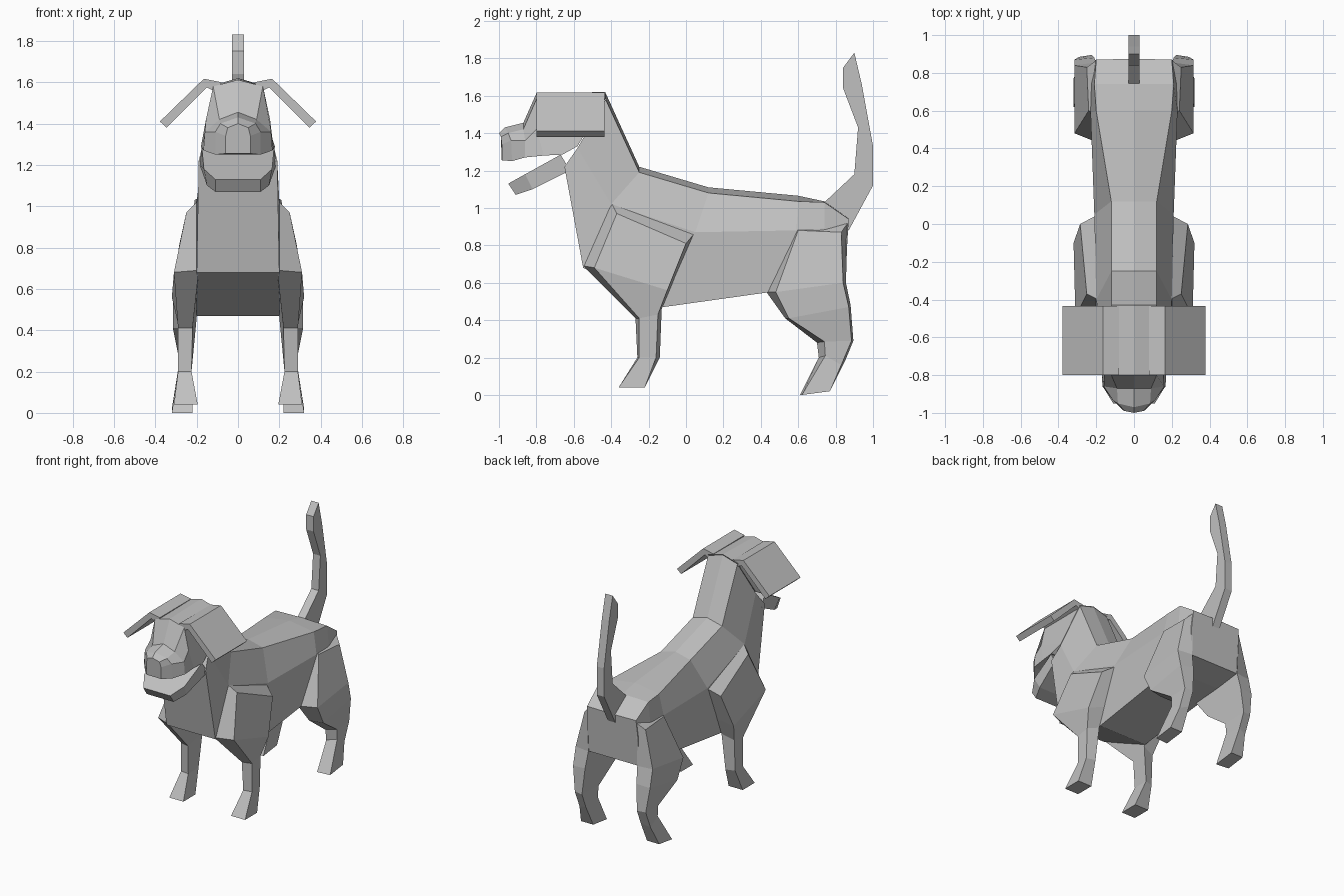
import bpy, bmesh

grey = bpy.data.materials.new("warm_grey")
grey.diffuse_color = (0.53, 0.53, 0.53, 1)


def loft(name, rings):
    """Skin a list of closed rings, cap both ends, keep flat faces."""
    bm = bmesh.new()
    loops = [[bm.verts.new(p) for p in ring] for ring in rings]
    n = len(loops[0])
    for a, b in zip(loops, loops[1:]):
        for i in range(n):
            j = (i + 1) % n
            bm.faces.new((a[i], a[j], b[j], b[i]))
    bm.faces.new(loops[0])
    bm.faces.new(loops[-1])
    bmesh.ops.recalc_face_normals(bm, faces=bm.faces)
    mesh = bpy.data.meshes.new(name)
    bm.to_mesh(mesh)
    bm.free()
    mesh.materials.append(grey)
    ob = bpy.data.objects.new(name, mesh)
    bpy.context.collection.objects.link(ob)
    return ob


def section(*half):
    """Half section of (x, y, z) points from top to bottom, mirrored."""
    return list(half) + [(-x, y, z) for x, y, z in reversed(half) if x > 0]


def pair(name, rings):
    """Left and right copies of a lofted part."""
    for side, s in (("right", 1), ("left", -1)):
        loft(side + "_" + name, [[(s * x, y, z) for x, y, z in r] for r in rings])


# Torso and neck, from rump to head
loft("torso", [
    section((0, .875, .94), (.2, .87, .94), (.21, .86, .80), (.2, .85, .60)),
    section((0, .74, 1.035), (.21, .74, 1.03), (.225, .74, .89), (.21, .65, .57)),
    section((0, .60, 1.065), (.2, .60, 1.035), (.23, .59, .88), (.21, .45, .55)),
    section((0, .12, 1.11), (.12, .12, 1.08), (.21, .05, .87), (.2, -.12, .47)),
    section((0, -.25, 1.22), (.12, -.25, 1.19), (.2, -.40, 1.02), (.2, -.55, .68)),
    section((0, -.43, 1.615), (.12, -.43, 1.58), (.165, -.58, 1.32), (.19, -.65, 1.22)),
])

# Skull and muzzle
loft("head", [
    section((0, -.43, 1.62), (.12, -.43, 1.585), (.165, -.58, 1.33), (.18, -.66, 1.285)),
    section((0, -.80, 1.612), (.12, -.80, 1.58), (.155, -.80, 1.42), (.172, -.76, 1.28)),
    section((0, -.87, 1.455), (.09, -.87, 1.42), (.16, -.86, 1.36), (.167, -.86, 1.27)),
    section((0, -.97, 1.43), (.085, -.95, 1.40), (.11, -.935, 1.36), (.11, -.93, 1.25)),
    section((0, -1.0, 1.40), (.05, -.99, 1.38), (.06, -.985, 1.34), (.06, -.985, 1.255)),
])

# Open lower jaw
loft("lower_jaw", [
    section((.175, -.67, 1.285), (.185, -.62, 1.20)),
    section((.165, -.86, 1.18), (.15, -.82, 1.10)),
    section((.11, -.95, 1.13), (.11, -.91, 1.07)),
])

# Flat ear flaps
ear = [(.08, 1.60), (.165, 1.617), (.378, 1.41), (.345, 1.38), (.15, 1.575), (.10, 1.55)]
pair("ear", [[(x, y, z) for x, z in ear] for y in (-.80, -.435)])

# Upright tail, (front y, z, rear y, z) pairs from root to tip
tail = [(.74, 1.03, .87, .88), (.90, 1.18, 1.0, 1.12), (.92, 1.43, 1.0, 1.33),
        (.84, 1.64, .94, 1.66), (.84, 1.75, .90, 1.83)]
loft("tail", [[(-.03, a, b), (.03, a, b), (.03, c, d), (-.03, c, d)]
              for a, b, c, d in tail])

# Legs: rings run inner front, outer front, outer rear, inner rear
pair("front_leg", [
    [(.19, -.40, 1.03), (.25, -.37, .97), (.285, 0, .81), (.19, .05, .87)],
    [(.19, -.55, .69), (.31, -.49, .68), (.32, -.10, .56), (.19, -.07, .60)],
    [(.22, -.27, .41), (.29, -.25, .41), (.29, -.15, .43), (.2, -.13, .46)],
    [(.225, -.26, .2), (.29, -.25, .2), (.29, -.16, .2), (.225, -.14, .2)],
    [(.195, -.36, .04), (.31, -.36, .04), (.31, -.22, .04), (.195, -.22, .04)],
])
pair("hind_leg", [
    [(.2, .59, .89), (.24, .60, .88), (.25, .83, .87), (.2, .865, .92)],
    [(.19, .43, .55), (.315, .48, .55), (.315, .84, .60), (.2, .855, .60)],
    [(.21, .53, .41), (.315, .55, .41), (.315, .87, .47), (.21, .88, .48)],
    [(.225, .70, .28), (.29, .74, .285), (.29, .885, .29), (.225, .895, .29)],
    [(.225, .71, .20), (.29, .745, .21), (.29, .83, .16), (.225, .85, .18)],
    [(.22, .61, 0), (.32, .62, 0), (.32, .77, .02), (.22, .77, .02)],
])
